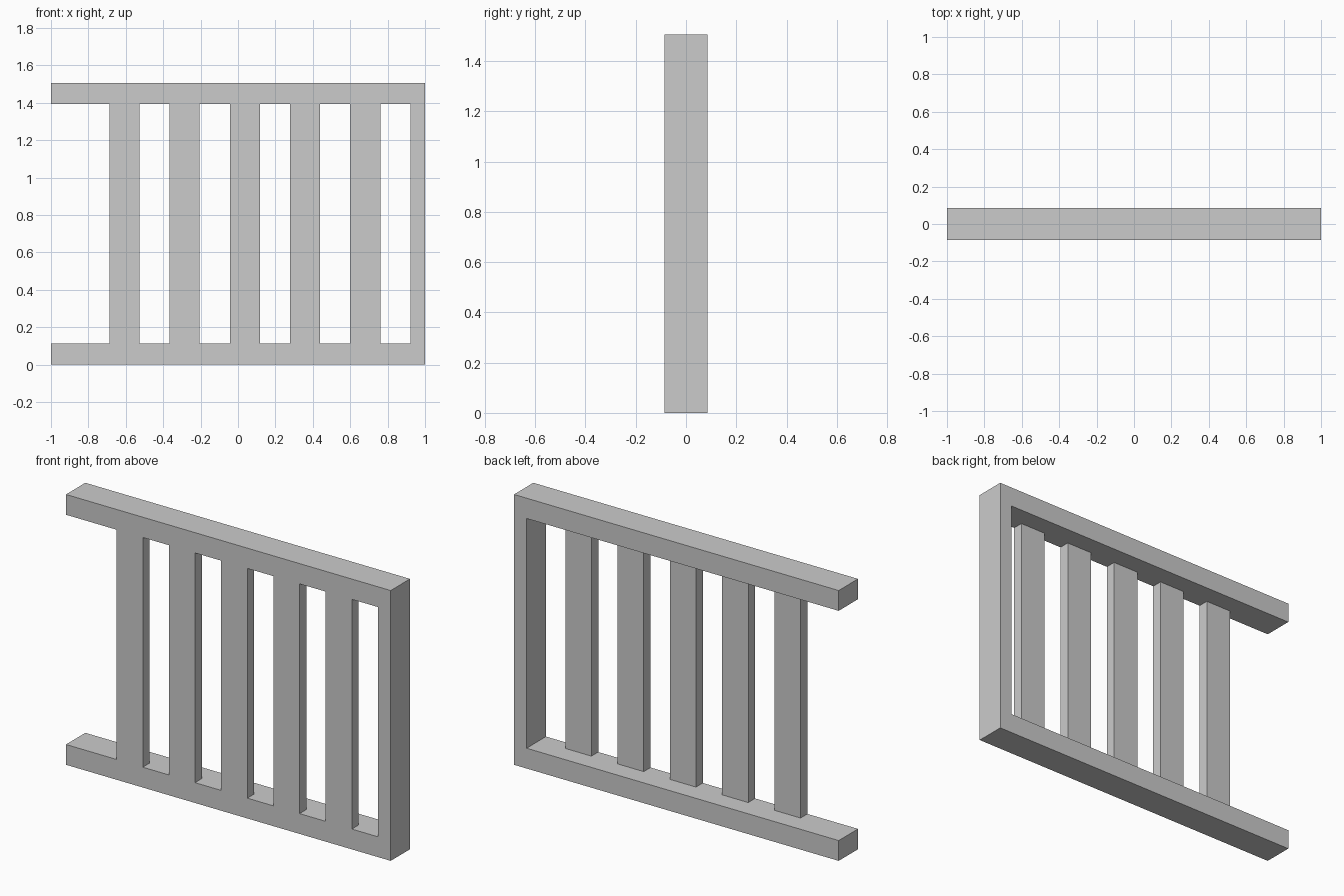
import bpy

cube = bpy.data.objects.get("Cube")
if cube:
    bpy.data.objects.remove(cube, do_unlink=True)

HEIGHT, RAIL, DEPTH = 1.505, 0.113, 0.17
POST, SLAT, SLAT_DEPTH = 0.078, 0.161, 0.06
FRONT = -DEPTH / 2

grey = bpy.data.materials.new("plain grey")
grey.use_nodes = True
grey.diffuse_color = (0.6, 0.6, 0.6, 1)
grey.node_tree.nodes["Principled BSDF"].inputs["Base Color"].default_value = (0.6, 0.6, 0.6, 1)


def box(name, low, high):
    """Axis-aligned box between two corners."""
    bpy.ops.mesh.primitive_cube_add(size=1, location=[(a + b) / 2 for a, b in zip(low, high)])
    ob = bpy.context.object
    ob.name = name
    ob.scale = [b - a for a, b in zip(low, high)]
    bpy.ops.object.transform_apply(location=False, rotation=False, scale=True)
    ob.data.materials.append(grey)


# Full-depth rails along the bottom and top
box("bottom_rail", (-1, FRONT, 0), (1, -FRONT, RAIL))
box("top_rail", (-1, FRONT, HEIGHT - RAIL), (1, -FRONT, HEIGHT))

# Full-depth post closing the left end
box("end_post", (1 - POST, FRONT, RAIL), (1, -FRONT, HEIGHT - RAIL))

# Thin slats flush with the front, with gaps as wide as the slats
for i in range(5):
    x = 1 - POST - 2 * SLAT * (i + 1)
    box(f"slat_{i + 1}", (x, FRONT, RAIL), (x + SLAT, FRONT + SLAT_DEPTH, HEIGHT - RAIL))
